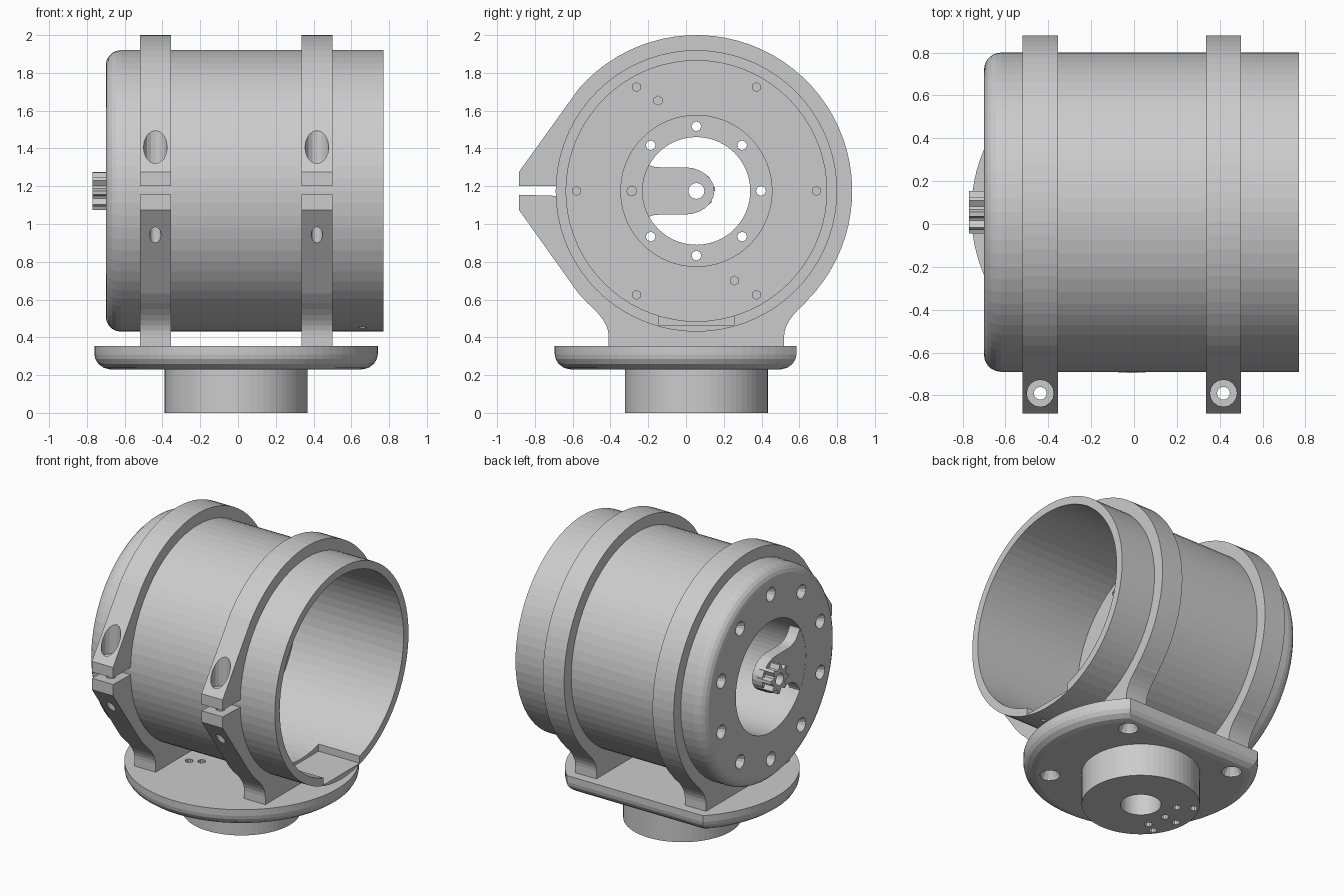
import bpy, bmesh
from math import sin, cos, pi, radians
from mathutils import Matrix, Vector

if "Cube" in bpy.data.objects:
    bpy.data.objects.remove(bpy.data.objects["Cube"])

CY, CZ = 0.055, 1.175          # axis of the tube
BX = -0.01                     # centre of the base in x
ALONG_X = Matrix.Translation((0, CY, CZ)) @ Matrix.Rotation(pi / 2, 4, 'Y')


def finish(bm, name):
    bmesh.ops.remove_doubles(bm, verts=bm.verts, dist=1e-5)
    bmesh.ops.recalc_face_normals(bm, faces=bm.faces)
    me = bpy.data.meshes.new(name)
    bm.to_mesh(me)
    bm.free()
    ob = bpy.data.objects.new(name, me)
    bpy.context.collection.objects.link(ob)
    return ob


def lathe(bm, profile, segs, mat):
    """Revolve a closed (radius, height) profile round local z."""
    rings = [[bm.verts.new(mat @ Vector((r * cos(2 * pi * i / segs), r * sin(2 * pi * i / segs), h)))
              for i in range(segs)] for r, h in profile]
    n = len(profile)
    for k in range(n):
        if profile[k][0] == 0 and profile[(k + 1) % n][0] == 0:
            continue
        a, b = rings[k], rings[(k + 1) % n]
        for i in range(segs):
            j = (i + 1) % segs
            bm.faces.new((a[i], a[j], b[j], b[i]))


def pin(bm, steps, mat, segs=12):
    """Stepped round cutter, steps are (radius, height)."""
    lathe(bm, [(0, steps[0][1])] + steps + [(0, steps[-1][1])], segs, mat)


def loft(bm, rings):
    vs = [[bm.verts.new(p) for p in ring] for ring in rings]
    n = len(vs[0])
    for a, b in zip(vs, vs[1:]):
        for i in range(n):
            bm.faces.new((a[i], a[(i + 1) % n], b[(i + 1) % n], b[i]))
    bm.faces.new(vs[0])
    bm.faces.new(vs[-1])


def slab(bm, outline, x0, x1):
    """Extrude a (y, z) outline, relative to the tube axis, along x."""
    loft(bm, [[(x, CY + y, CZ + z) for y, z in outline] for x in (x0, x1)])


def arc(r, a0, a1, n):
    return [(r * cos(radians(a0 + (a1 - a0) * i / n)), r * sin(radians(a0 + (a1 - a0) * i / n)))
            for i in range(n + 1)]


def bezier(p, c, q, n=6):
    return [tuple((1 - t) ** 2 * p[k] + 2 * t * (1 - t) * c[k] + t * t * q[k] for k in (0, 1))
            for t in (i / n for i in range(n + 1))]


def cut(ob, bm):
    cutter = finish(bm, "cutter")
    cutter.hide_render = True
    mod = ob.modifiers.new("cut", 'BOOLEAN')
    mod.operation, mod.solver, mod.object = 'DIFFERENCE', 'EXACT', cutter
    bpy.context.view_layer.objects.active = ob
    bpy.ops.object.modifier_apply(modifier=mod.name)
    bpy.data.objects.remove(cutter)


def on_axis(x, r, a):
    """Placement at polar (r, a degrees) in the y-z plane, facing +x."""
    return Matrix.Translation((x, CY + r * cos(radians(a)), CZ + r * sin(radians(a)))) @ \
        Matrix.Rotation(pi / 2, 4, 'Y')


# Tube housing with rounded closed end, bore and inner flange
bm = bmesh.new()
edge = [(0.665 + 0.08 * sin(radians(a)), -0.62 - 0.08 * cos(radians(a))) for a in range(0, 91, 18)]
lathe(bm, edge + [(0.745, 0.77), (0.69, 0.77), (0.69, -0.06), (0.40, -0.06), (0.40, -0.08),
                  (0.285, -0.08), (0.285, -0.18), (0.39, -0.18), (0.39, -0.70)], 72, ALONG_X)
housing = finish(bm, "tube_housing")

# Screw holes in the end face, inner wall and flange
bm = bmesh.new()
for i in range(10):
    pin(bm, [(0.05, -0.01), (0.05, 0.0), (0.025, 0.04), (0.025, 0.2)], on_axis(-0.70, 0.58, 90 + 36 * i))
for i in range(6):
    pin(bm, [(0.024, -0.12), (0.024, 0.1)], on_axis(-0.06, 0.635, 60 * i), 6)
for r, a in ((0.52, 113), (0.515, -67)):
    pin(bm, [(0.024, -0.12), (0.024, 0.1)], on_axis(-0.06, r, a), 6)
for i in range(8):
    pin(bm, [(0.026, -0.15), (0.026, 0.1)], on_axis(-0.13, 0.342, 45 * i), 8)
cut(housing, bm)

# Flat pocket and pin hole inside the open mouth
bm = bmesh.new()
slab(bm, [(-0.2, -0.71), (0.2, -0.71), (0.2, -0.6), (-0.2, -0.6)], 0.45, 0.8)
cut(housing, bm)
bm = bmesh.new()
pin(bm, [(0.022, 0.448), (0.022, 0.52)], Matrix.Translation((0.66, -0.11, 0)), 8)
cut(housing, bm)

# Tongue reaching from the bore edge to the axis
bm = bmesh.new()
low = bezier((-0.33, -0.24), (-0.30, -0.125), (-0.19, -0.125))
tip = [(-0.06 + 0.155 * cos(t), 0.125 * sin(t)) for t in (radians(a) for a in range(-90, 91, 15))]
slab(bm, [(-0.40, -0.24)] + low + tip + [(y, -z) for y, z in reversed(low)] + [(-0.40, 0.24)], -0.699, -0.62)
tongue = finish(bm, "tongue")
bm = bmesh.new()
pin(bm, [(0.042, -0.9), (0.042, -0.5)], ALONG_X, 20)
cut(tongue, bm)

# Small splined hub with a through hole
bm = bmesh.new()
teeth = [((0.10 if i % 4 < 2 else 0.07) * cos(i * pi / 16), (0.10 if i % 4 < 2 else 0.07) * sin(i * pi / 16))
         for i in range(32)]
slab(bm, teeth, -0.77, -0.66)
hub = finish(bm, "splined_hub")
bm = bmesh.new()
pin(bm, [(0.042, -0.9), (0.042, -0.5)], ALONG_X, 20)
cut(hub, bm)

# Two split clamp rings with ears and feet
foot = bezier((-0.575, -0.595), (-0.465, -0.69), (-0.465, -0.765))
outline = ([(-0.94, -0.02), (-0.94, -0.10)] + arc(0.827, 221, 225, 1) + foot
           + [(-0.465, -0.83), (0.465, -0.83)]
           + [(-y, z) for y, z in reversed(foot)] + arc(0.825, -45, 139, 40)
           + [(-0.94, 0.10), (-0.94, 0.025)] + arc(0.744, 178, -178, 72))
for name, x0, x1 in (("rear_clamp", -0.52, -0.355), ("front_clamp", 0.335, 0.50)):
    bm = bmesh.new()
    slab(bm, outline, x0, x1)
    bm.normal_update()
    bmesh.ops.triangulate(bm, faces=[f for f in bm.faces if len(f.verts) > 4])
    clamp = finish(bm, name)
    bm = bmesh.new()
    pin(bm, [(0.03, 0.8), (0.03, 1.285), (0.063, 1.285), (0.063, 1.7)],
        Matrix.Translation(((x0 + x1) / 2, -0.79, 0)), 16)
    cut(clamp, bm)

# Base plate: round with a flat back and a rounded lower edge
bm = bmesh.new()
rings = []
for inset, z in ((0.085, 0.23), (0.05, 0.238), (0.02, 0.26), (0.005, 0.285), (0, 0.31), (0, 0.355)):
    r, flat = 0.75 - inset, 0.53 - inset
    rings.append([(BX + r * cos(2 * pi * i / 96), CY + min(flat, r * sin(2 * pi * i / 96)), z) for i in range(96)])
loft(bm, rings)
plate = finish(bm, "base_plate")

# Round spigot below the plate
bm = bmesh.new()
lathe(bm, [(0.13, 0), (0.378, 0), (0.378, 0.235), (0.13, 0.235)], 64, Matrix.Translation((BX, CY, 0)))
spigot = finish(bm, "spigot")

# Countersunk corner holes, centre bore and cable holes
bm = bmesh.new()
for sx in (-1, 1):
    for sy in (-1, 1):
        pin(bm, [(0.065, 0.2), (0.065, 0.24), (0.032, 0.29), (0.032, 0.4)],
            Matrix.Translation((BX + 0.43 * sx, CY + 0.39 * sy, 0)))
pin(bm, [(0.13, 0.1), (0.13, 0.28)], Matrix.Translation((BX, CY, 0)), 64)
cut(plate, bm)
for part in (plate, spigot):
    bm = bmesh.new()
    for x, y in ((-0.2, 0.12), (-0.22, -0.02), (-0.2, -0.16), (-0.29, 0.18), (-0.32, -0.03), (-0.27, -0.2)):
        pin(bm, [(0.026, -0.1), (0.026, 0.5)], Matrix.Translation((BX + x, CY + y, 0)), 10)
    cut(part, bm)
